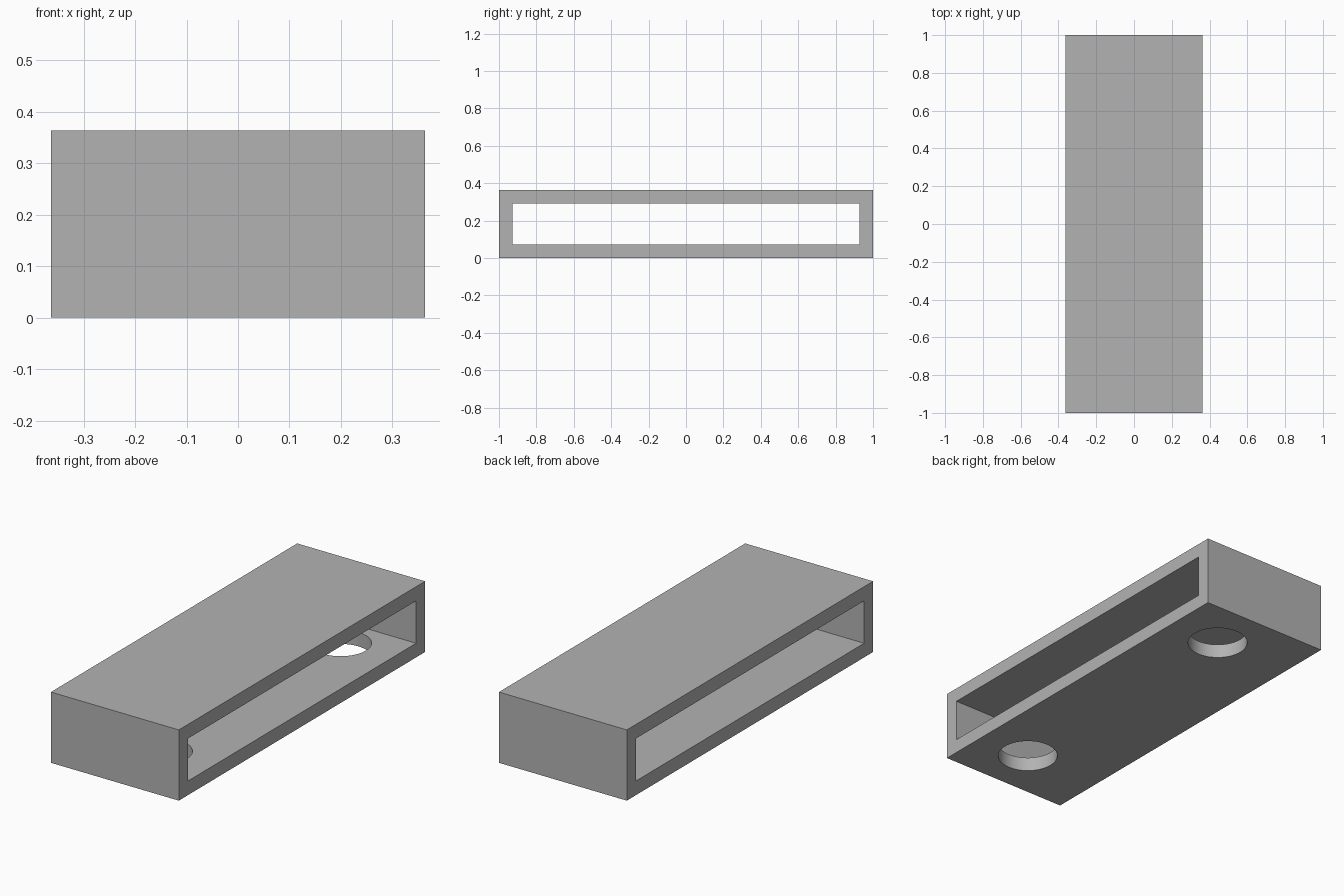
import bpy

# Remove the default cube only
default = bpy.data.objects.get("Cube")
if default:
    bpy.data.objects.remove(default, do_unlink=True)

UNIT = 2 / 55                       # the sleeve is 55 x 20 x 10 modules
LENGTH, WIDTH, HEIGHT, WALL = 2.0, 20 * UNIT, 10 * UNIT, 2 * UNIT
HOLE_RADIUS, HOLE_X, HOLE_Y = 4 * UNIT, 2 * UNIT, 20 * UNIT

grey = bpy.data.materials.new("plain grey")
grey.use_nodes = True
colour = (0.45, 0.45, 0.45, 1)
grey.diffuse_color = colour
grey.node_tree.nodes["Principled BSDF"].inputs["Base Color"].default_value = colour


def box(name, size):
    """Box centred on the sleeve's middle height."""
    bpy.ops.mesh.primitive_cube_add(size=1, location=(0, 0, HEIGHT / 2))
    obj = bpy.context.object
    obj.name = name
    obj.scale = size
    bpy.ops.object.transform_apply(location=True, rotation=False, scale=True)
    return obj


def cut(target, cutter):
    """Subtract the cutter from the target, then discard it."""
    cutter.hide_render = True
    mod = target.modifiers.new("cut", 'BOOLEAN')
    mod.operation = 'DIFFERENCE'
    mod.solver = 'EXACT'
    mod.object = cutter
    bpy.ops.object.select_all(action='DESELECT')
    target.select_set(True)
    bpy.context.view_layer.objects.active = target
    bpy.ops.object.modifier_apply(modifier=mod.name)
    bpy.data.objects.remove(cutter, do_unlink=True)


# Rectangular sleeve, open at both long sides
sleeve = box("sleeve", (WIDTH, LENGTH, HEIGHT))
sleeve.data.materials.append(grey)
cut(sleeve, box("slot_cutter", (WIDTH * 2, LENGTH - 2 * WALL, HEIGHT - 2 * WALL)))

# Two round holes through the floor, set off-centre
for side in (-1, 1):
    bpy.ops.mesh.primitive_cylinder_add(
        vertices=64, radius=HOLE_RADIUS, depth=WALL * 2,
        location=(HOLE_X, side * HOLE_Y, WALL / 2))
    hole = bpy.context.object
    hole.name = "hole_cutter"
    cut(sleeve, hole)

# Smooth hole walls, crisp box edges
bpy.ops.object.shade_smooth_by_angle()
